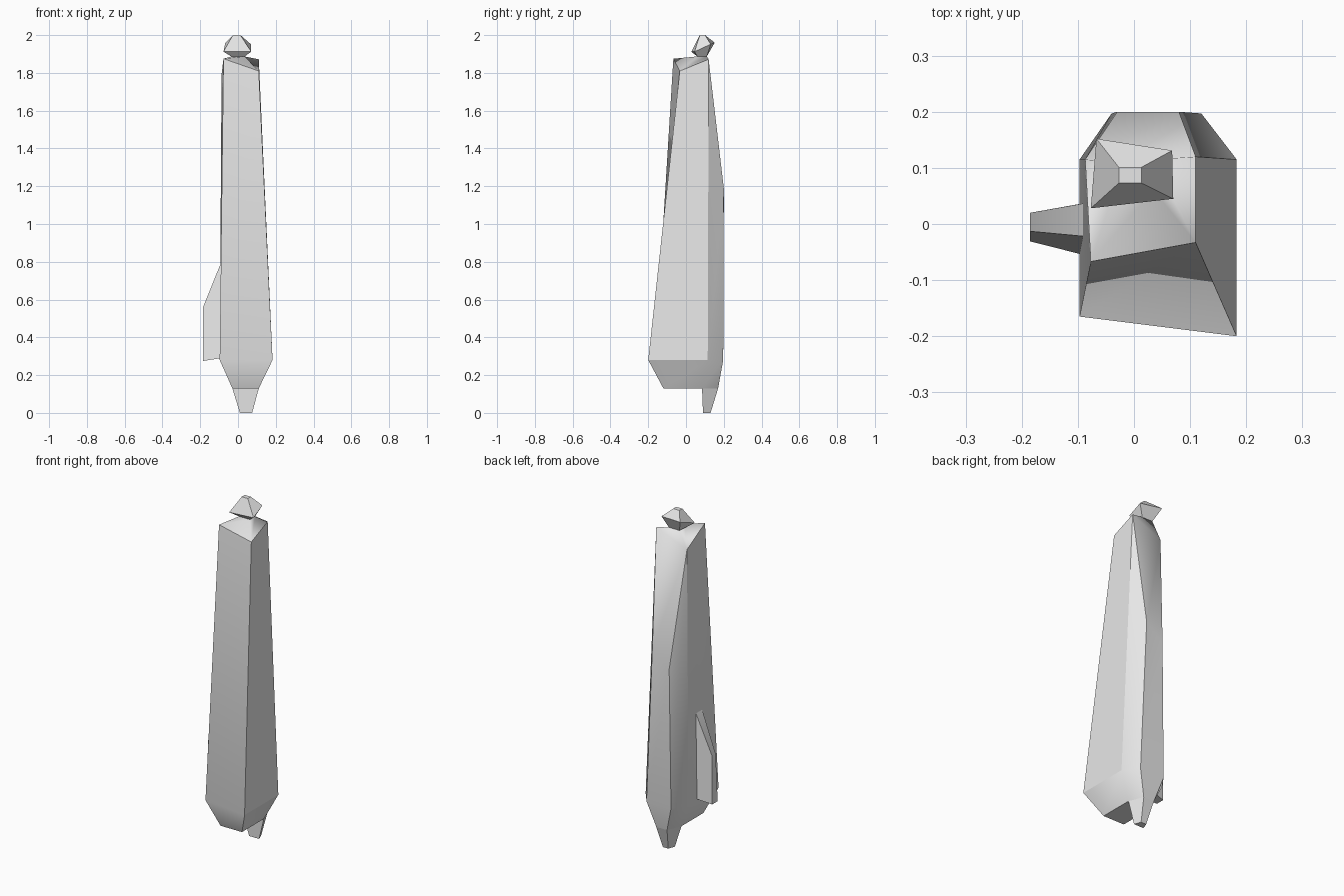
import bpy, bmesh, math

cube = bpy.data.objects.get("Cube")
if cube:
    bpy.data.objects.remove(cube, do_unlink=True)

grey = bpy.data.materials.new("plain_grey")
grey.use_nodes = True
grey.diffuse_color = (0.8, 0.8, 0.8, 1)
grey.node_tree.nodes["Principled BSDF"].inputs["Base Color"].default_value = (0.8, 0.8, 0.8, 1)


def build(name, points, faces, soft=(), angle=28):
    """Make a faceted part; edges between two soft faces stay smooth."""
    bm = bmesh.new()
    verts = [bm.verts.new(p) for p in points]
    made = [bm.faces.new([verts[i] for i in f]) for f in faces]
    bmesh.ops.recalc_face_normals(bm, faces=bm.faces)
    soft_faces = {made[i] for i in soft}
    for f in bm.faces:
        f.smooth = True
    for e in bm.edges:
        gentle = e.calc_face_angle(math.pi) < math.radians(angle)
        e.smooth = gentle or all(f in soft_faces for f in e.link_faces)
    mesh = bpy.data.meshes.new(name)
    bm.to_mesh(mesh)
    bm.free()
    mesh.materials.append(grey)
    obj = bpy.data.objects.new(name, mesh)
    bpy.context.collection.objects.link(obj)
    return obj


def bridge(a, b):
    """Quads between two equally long closed index loops."""
    n = len(a)
    return [(a[i], a[(i + 1) % n], b[(i + 1) % n], b[i]) for i in range(n)]


def loft(name, rings, angle=28):
    n = len(rings[0])
    loops = [list(range(k * n, k * n + n)) for k in range(len(rings))]
    faces = [loops[0], loops[-1]]
    for a, b in zip(loops, loops[1:]):
        faces += bridge(a, b)
    return build(name, [p for r in rings for p in r], faces, angle=angle)


# Tall tapering body: underside, shoulder, back knees, top corners, neck
underside = [(-.03, -.12, .13), (.11, -.12, .13), (.11, .085, .13),
             (.075, .17, .13), (.005, .17, .13), (-.03, .085, .13)]
shoulder = [(-.097, -.165, .28), (.183, -.2, .28), (.183, .115, .28),
            (.12, .197, .28), (-.04, .197, .28), (-.097, .115, .28)]
knees = [(.08, .2, 1.19), (-.03, .2, 1.1)]
corners = [(-.077, -.067, 1.875), (.11, -.033, 1.81),
           (.11, .12, 1.872), (-.087, .115, 1.79)]
neck = [(-.035, .06, 1.887), (.035, .06, 1.887), (.035, .11, 1.887), (-.035, .11, 1.887)]
low, mid = list(range(6)), list(range(6, 12))
kr, kl = 12, 13
top, rim = list(range(14, 18)), list(range(18, 22))
cap = bridge(top, rim) + [rim]
walls = [
    (mid[0], mid[1], top[1], top[0]), (mid[1], mid[2], top[2], top[1]),
    (mid[2], mid[3], kr, top[2]), (mid[3], mid[4], kl, kr),
    (mid[4], mid[5], top[3], kl), (kr, kl, top[3], top[2]),
    (mid[5], mid[0], top[0], top[3]),
]
build("body", underside + shoulder + knees + corners + neck,
      cap + walls + bridge(low, mid) + [low], soft=range(len(cap)))

# Foot peg under the back half
foot_top = [underside[i] for i in (5, 2, 3, 4)]
foot_tip = [(.01, .09, 0), (.075, .09, 0), (.06, .13, 0), (.025, .13, 0)]
loft("foot_peg", [foot_tip, foot_top])

# Fin on the right flank
loft("side_fin", [
    [(-.185, -.031, .275), (-.185, .02, .275), (-.185, .02, .56), (-.185, -.013, .56)],
    [(-.09, -.055, .29), (-.09, .037, .29), (-.088, .037, .8), (-.088, -.022, .8)],
])

# Faceted knob, tilted up towards the back
loft("top_knob", [
    neck,
    [(-.077, .028, 1.912), (.07, .045, 1.912), (.068, .131, 1.952), (-.067, .152, 1.96)],
    [(-.027, .073, 2), (.013, .073, 2), (.013, .101, 2), (-.027, .101, 2)],
])
